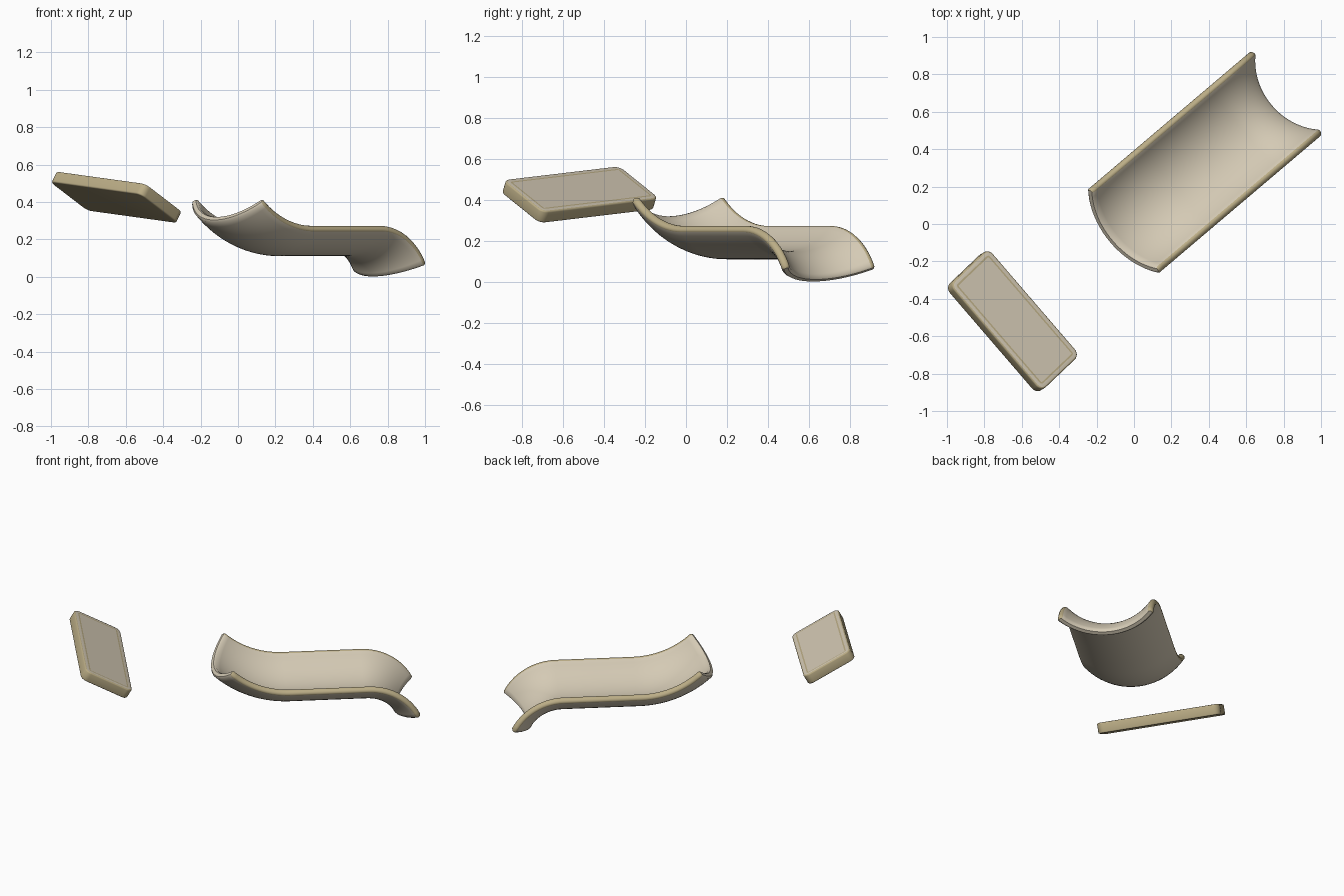
import bpy, bmesh, math
from mathutils import Vector, Matrix

cube = bpy.data.objects.get("Cube")
if cube:
    bpy.data.objects.remove(cube)


def make_material(name, rgb):
    mat = bpy.data.materials.new(name)
    mat.use_nodes = True
    mat.diffuse_color = (*rgb, 1)
    mat.node_tree.nodes["Principled BSDF"].inputs["Base Color"].default_value = (*rgb, 1)
    return mat


cream = make_material("warm cream", (0.66, 0.59, 0.46))
tan = make_material("khaki tan", (0.50, 0.42, 0.24))


def add_object(name, bm, matrix, materials, angle):
    bmesh.ops.recalc_face_normals(bm, faces=bm.faces)
    mesh = bpy.data.meshes.new(name)
    bm.to_mesh(mesh)
    bm.free()
    for mat in materials:
        mesh.materials.append(mat)
    obj = bpy.data.objects.new(name, mesh)
    bpy.context.collection.objects.link(obj)
    obj.matrix_world = matrix
    bpy.ops.object.select_all(action="DESELECT")
    obj.select_set(True)
    bpy.context.view_layer.objects.active = obj
    bpy.ops.object.shade_smooth_by_angle(angle=math.radians(angle))
    return obj


# Curved trough: an arc section swept along an S-shaped path
ARC_R, ARC_HALF, HALF_THICK = 0.365, math.radians(49), 0.02
ARC_STEPS, RIM_STEPS = 24, 6


def section(half):
    """Closed (side, up, is_rim) loop: outer arc, round rim, inner arc, round rim."""
    def polar(radius, a):
        return radius * math.sin(a), ARC_R - radius * math.cos(a)

    def arc(radius, sign):
        for i in range(ARC_STEPS + 1):
            yield (*polar(radius, sign * ARC_HALF * (2 * i / ARC_STEPS - 1)), False)

    def rim(sign):
        cx, cz = polar(ARC_R, sign * ARC_HALF)
        for i in range(1, RIM_STEPS):
            t = math.pi * i / RIM_STEPS
            r = half * math.cos(t) * sign
            along = half * 0.7 * math.sin(t) * sign
            a = sign * ARC_HALF
            yield (cx + r * math.sin(a) + along * math.cos(a),
                   cz - r * math.cos(a) + along * math.sin(a), True)

    pts = list(arc(ARC_R + half, 1))
    pts += [(x, z, True) for x, z, _ in mirrored(rim)]
    pts += list(arc(ARC_R - half, -1))
    pts += [(-x, z, True) for x, z, _ in reversed(list(mirrored(rim)))]
    return pts


def mirrored(rim):
    # The right-hand rim, running from the outer arc to the inner one
    return list(rim(1))


def path():
    """(along, height, downward tilt) stations of the sweep."""
    base, steps = 0.13, 14
    r1, t1, u1 = 0.65, math.radians(43), -0.20
    r2, t2, u2 = 0.21, math.radians(63), 0.27
    out = []
    for i in range(steps):
        t = t1 * (1 - i / steps)
        out.append((u1 - r1 * math.sin(t), base + r1 * (1 - math.cos(t)), t))
    out += [(u1, base, 0), ((u1 + u2) / 2, base, 0), (u2, base, 0)]
    for i in range(1, steps + 1):
        t = t2 * i / steps
        out.append((u2 + r2 * math.sin(t), base - r2 * (1 - math.cos(t)), t))
    return out


bm = bmesh.new()
stations = [(u, z, t, HALF_THICK) for u, z, t in path()]


def end_ring(station, sign):
    # A slightly thinner ring just past the end rounds off the lip
    u, z, t, half = station
    return (u + sign * 0.01 * math.cos(t), z - sign * 0.01 * math.sin(t), t, half * 0.55)


stations = [end_ring(stations[0], -1)] + stations + [end_ring(stations[-1], 1)]
loop = section(HALF_THICK)
count = len(loop)
rings = []
for u, z, t, half in stations:
    rings.append([bm.verts.new((u + up * math.sin(t), -side, z + up * math.cos(t)))
                  for side, up, _ in section(half)])
for a, b in zip(rings, rings[1:]):
    for i in range(count):
        j = (i + 1) % count
        face = bm.faces.new((a[i], a[j], b[j], b[i]))
        face.material_index = int(loop[i][2] or loop[j][2])

# End caps: quads joining the outer arc to the inner arc, plus the rim fans
inner = ARC_STEPS + RIM_STEPS
for ring in (rings[0], rings[-1]):
    for i in range(ARC_STEPS):
        bm.faces.new((ring[i], ring[i + 1], ring[inner + ARC_STEPS - i - 1], ring[inner + ARC_STEPS - i]))
    bm.faces.new(ring[ARC_STEPS:inner + 1])
    bm.faces.new(ring[inner + ARC_STEPS:] + [ring[0]])

trough_matrix = Matrix.Translation((0.375, 0.3275, 0)) @ Matrix.Rotation(math.radians(40.3), 4, "Z")
add_object("curved_trough", bm, trough_matrix, (cream, tan), 45)

# Tilted slab with rounded corners and an outlined top panel
LENGTH, WIDTH, THICK = 0.755, 0.325, 0.065
bm = bmesh.new()
bmesh.ops.create_cube(bm, size=1, matrix=Matrix.Diagonal((LENGTH, WIDTH, THICK, 1)))
upright = [e for e in bm.edges if abs(e.verts[0].co.z - e.verts[1].co.z) > THICK / 2]
bmesh.ops.bevel(bm, geom=upright, offset=0.04, segments=6, affect="EDGES", profile=0.5)
flat_edges = [e for e in bm.edges if abs(e.verts[0].co.z - e.verts[1].co.z) < 1e-5]
bmesh.ops.bevel(bm, geom=flat_edges, offset=0.008, segments=3, affect="EDGES", profile=0.5)
for face in bm.faces:
    face.material_index = 1
top = max(bm.faces, key=lambda f: f.calc_center_median().z + f.calc_area())
top.material_index = 0
bmesh.ops.inset_region(bm, faces=[top], thickness=0.018)
line = bmesh.ops.inset_region(bm, faces=[top], thickness=0.009)
for face in line["faces"]:
    face.material_index = 1

long_axis = Vector((0.65, -0.755, -0.09)).normalized()
normal = Vector((0.42, 0.26, 0.87))
normal = (normal - long_axis * normal.dot(long_axis)).normalized()
short_axis = normal.cross(long_axis)
slab_matrix = Matrix((long_axis, short_axis, normal)).transposed().to_4x4()
slab_matrix.translation = (-0.65, -0.52, 0.425)
add_object("tilted_slab", bm, slab_matrix, (cream, tan), 35)
